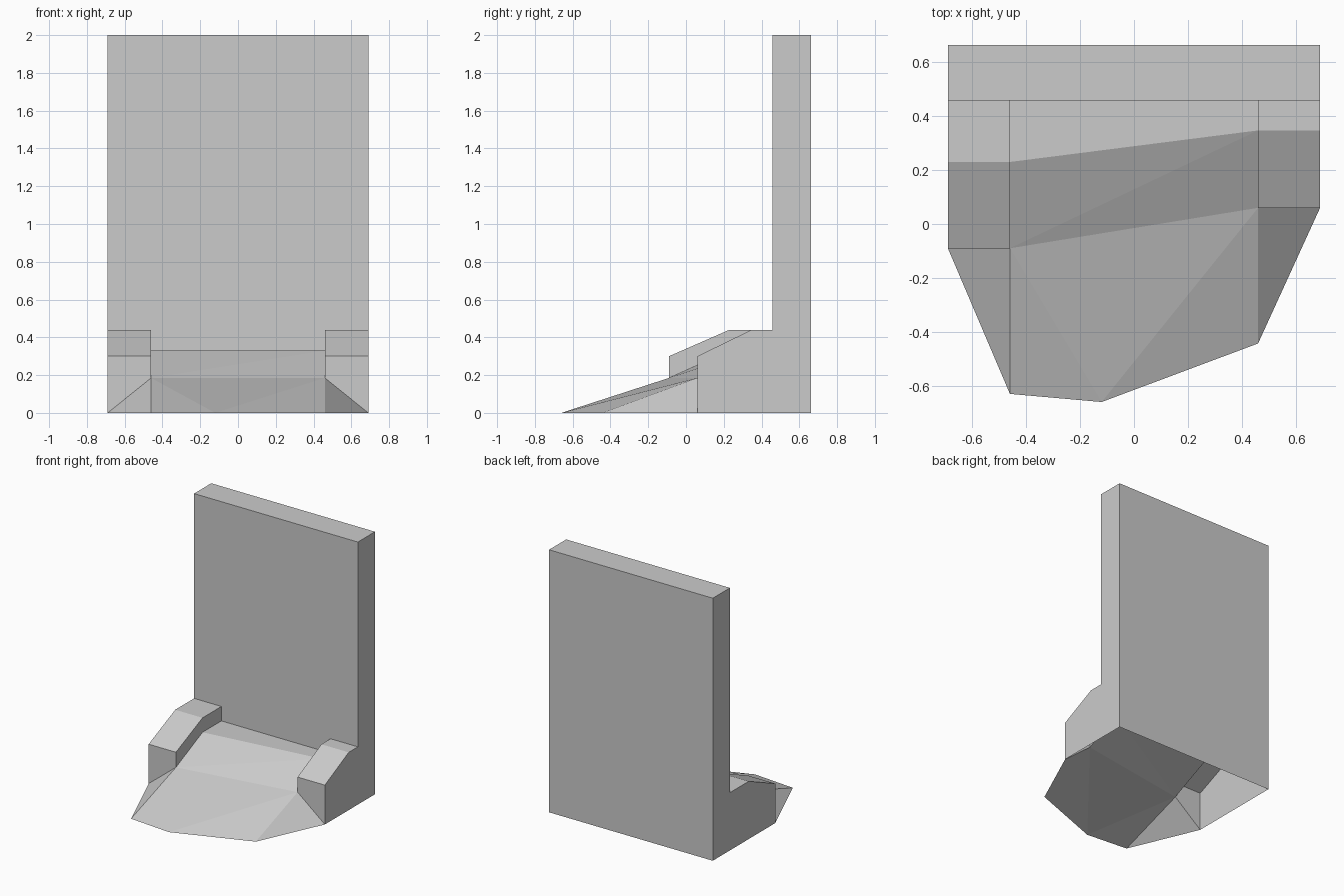
import bpy
import bmesh
from mathutils import Vector

default = bpy.data.objects.get("Cube")
if default:
    bpy.data.objects.remove(default, do_unlink=True)

# Single plain grey
grey = bpy.data.materials.new("plain grey")
grey.use_nodes = True
colour = (0.6, 0.6, 0.6, 1)
grey.diffuse_color = colour
grey.node_tree.nodes["Principled BSDF"].inputs["Base Color"].default_value = colour

# Shared dimensions
W, IN = 0.69, 0.46              # outer and inner half widths
WALL_Y, BACK_Y = 0.457, 0.663   # wall front and back
TOP = 2.0
CHEEK_Z, NOSE_Z = 0.44, 0.30    # cheek block top and front heights
FLOOR_Z, LIP_Z = 0.33, 0.185    # ramp floor and ramp bend heights
UP, FRONT, BACK = Vector((0, 0, 1)), Vector((0, -1, 0)), Vector((0, 1, 0))

# Per side: sign, cheek front y, slope top y, ramp toe y
LEFT = (1, 0.06, 0.347, -0.443)
RIGHT = (-1, -0.09, 0.23, -0.63)


def build_shell(name, panels):
    """Make an open shell from (outward direction, corner points) panels."""
    bm = bmesh.new()
    for outward, points in panels:
        face = bm.faces.new([bm.verts.new(p) for p in points])
        face.normal_update()
        if face.normal.dot(outward) < 0:
            face.normal_flip()
    bmesh.ops.remove_doubles(bm, verts=bm.verts, dist=0.0001)
    mesh = bpy.data.meshes.new(name)
    bm.to_mesh(mesh)
    bm.free()
    mesh.materials.append(grey)
    obj = bpy.data.objects.new(name, mesh)
    bpy.context.collection.objects.link(obj)


# Upright wall, its front ending on the cheeks and the ramp floor
build_shell("wall", [
    (BACK, [(-W, BACK_Y, 0), (W, BACK_Y, 0), (W, BACK_Y, TOP), (-W, BACK_Y, TOP)]),
    (UP, [(-W, WALL_Y, TOP), (W, WALL_Y, TOP), (W, BACK_Y, TOP), (-W, BACK_Y, TOP)]),
    (FRONT, [(-W, WALL_Y, TOP), (W, WALL_Y, TOP), (W, WALL_Y, CHEEK_Z),
             (IN, WALL_Y, CHEEK_Z), (IN, WALL_Y, FLOOR_Z), (-IN, WALL_Y, FLOOR_Z),
             (-IN, WALL_Y, CHEEK_Z), (-W, WALL_Y, CHEEK_Z)]),
])


# Side cheeks: full outer side, stepped cap and inner face above the ramp
def cheek(name, side):
    s, nose, bend, toe = side
    outer, inner = s * W, s * IN
    out = Vector((s, 0, 0))
    cap = [(WALL_Y, CHEEK_Z), (bend, CHEEK_Z), (nose, NOSE_Z)]
    outline = [(BACK_Y, 0), (BACK_Y, TOP), (WALL_Y, TOP)] + cap + [(nose, 0)]
    inside = cap + [(nose, LIP_Z), (bend, FLOOR_Z), (WALL_Y, FLOOR_Z)]
    panels = [(out, [(outer, y, z) for y, z in outline]),
              (-out, [(inner, y, z) for y, z in inside])]
    for a, b in zip(cap, cap[1:]):
        panels.append((UP, [(outer, *a), (inner, *a), (inner, *b), (outer, *b)]))
    panels.append((FRONT, [(outer, nose, 0), (outer, nose, NOSE_Z),
                           (inner, nose, NOSE_Z), (inner, nose, LIP_Z)]))
    build_shell(name, panels)


cheek("left_cheek", LEFT)
cheek("right_cheek", RIGHT)


# Ramp: floor, upper slope, faceted apron and corner triangles
def ramp_points(side):
    s, nose, bend, toe = side
    x = s * IN
    return ((x, WALL_Y, FLOOR_Z), (x, bend, FLOOR_Z), (x, nose, LIP_Z),
            (x, toe, 0), (s * W, nose, 0))


l_wall, l_bend, l_lip, l_toe, l_corner = ramp_points(LEFT)
r_wall, r_bend, r_lip, r_toe, r_corner = ramp_points(RIGHT)
tip = (-0.12, -0.66, 0)
build_shell("ramp", [(UP, points) for points in (
    (l_wall, r_wall, r_bend, l_bend),
    (r_bend, l_bend, r_lip),
    (l_bend, l_lip, r_lip),
    (l_lip, r_lip, tip),
    (l_lip, tip, l_toe),
    (r_lip, r_toe, tip),
    (l_lip, l_toe, l_corner),
    (r_lip, r_toe, r_corner),
)])
